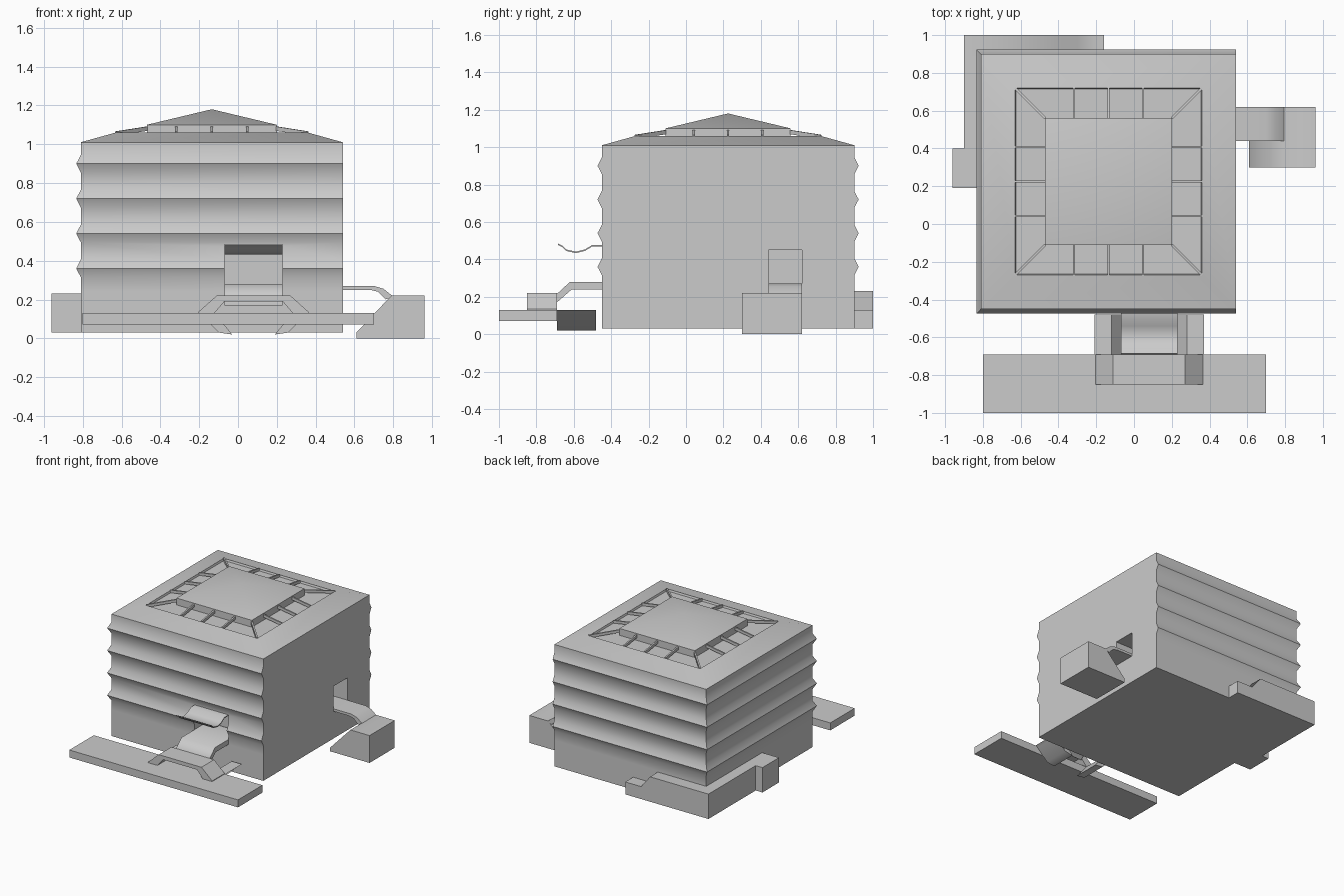
import bpy, bmesh, math
from mathutils import Vector

if "Cube" in bpy.data.objects:
    bpy.data.objects.remove(bpy.data.objects["Cube"])

CX, CY = -0.135, 0.225      # centre of the main block


def finish(name, bm, angle=50):
    bmesh.ops.recalc_face_normals(bm, faces=bm.faces)
    me = bpy.data.meshes.new(name)
    bm.to_mesh(me)
    bm.free()
    ob = bpy.data.objects.new(name, me)
    bpy.context.collection.objects.link(ob)
    smooth(ob, angle)
    return ob


def smooth(ob, angle):
    bpy.ops.object.select_all(action='DESELECT')
    ob.select_set(True)
    bpy.context.view_layer.objects.active = ob
    bpy.ops.object.shade_smooth_by_angle(angle=math.radians(angle))


def prism(name, pts, axis, a, b, angle=50):
    """Extrude a closed profile along an axis from a to b."""
    bm = bmesh.new()

    def place(p, t):
        return {'x': (t, *p), 'y': (p[0], t, p[1]), 'z': (*p, t)}[axis]
    f = bm.faces.new([bm.verts.new(place(p, a)) for p in pts])
    ext = bmesh.ops.extrude_face_region(bm, geom=[f])['geom']
    move = Vector(place((0, 0), b - a))
    for v in ext:
        if isinstance(v, bmesh.types.BMVert):
            v.co += move
    return finish(name, bm, angle)


def box(name, x0, x1, y0, y1, z0, z1):
    return prism(name, [(x0, y0), (x1, y0), (x1, y1), (x0, y1)], 'z', z0, z1)


def stack(name, rings, angle):
    """Join four-sided rings (x0, x1, y0, y1, z) into a closed solid."""
    bm = bmesh.new()
    loops = [[bm.verts.new(c) for c in ((x0, y0, z), (x1, y0, z), (x1, y1, z), (x0, y1, z))]
             for x0, x1, y0, y1, z in rings]
    bm.faces.new(loops[0])
    bm.faces.new(loops[-1])
    for lo, hi in zip(loops, loops[1:]):
        for i in range(4):
            j = (i + 1) % 4
            bm.faces.new((lo[i], lo[j], hi[j], hi[i]))
    return finish(name, bm, angle)


# main block: ridges on front, left and back, flat on the right, sloped roof rim
levels = [(0.03, 0), (0.24, 0)]
for z in (0.36, 0.54, 0.72, 0.90):
    levels += [(z - 0.045, 0), (z, 0.023), (z + 0.045, 0)]
levels += [(1.01, 0), (1.06, -0.18), (1.045, -0.185)]
h = 0.675
body = stack("ridged_body", [(CX - h - o, CX + h + min(o, 0), CY - h - o, CY + h + o, z)
                             for z, o in levels], 60)

# openings for the two conveyors
for cut in (box("front_cutter", -0.07, 0.23, -0.60, -0.28, 0.24, 0.475),
            box("side_cutter", 0.38, 0.70, 0.44, 0.62, 0.25, 0.45)):
    cut.hide_render = True
    mod = body.modifiers.new("opening", 'BOOLEAN')
    mod.object = cut
    mod.operation = 'DIFFERENCE'
    mod.solver = 'EXACT'
    bpy.context.view_layer.objects.active = body
    bpy.ops.object.modifier_apply(modifier=mod.name)
    bpy.data.objects.remove(cut)
smooth(body, 50)

# raised skylight with a low pyramid top
bm = bmesh.new()
d = 0.335
low, top = [[bm.verts.new((CX + sx * d, CY + sy * d, z))
             for sx, sy in ((-1, -1), (1, -1), (1, 1), (-1, 1))] for z in (1.04, 1.10)]
apex = bm.verts.new((CX, CY, 1.18))
bm.faces.new(low)
for i in range(4):
    j = (i + 1) % 4
    bm.faces.new((low[i], low[j], top[j], top[i]))
    bm.faces.new((top[i], top[j], apex))
finish("skylight", bm, 60)


# roof struts: three per side plus one at each corner
def strut(a, b):
    a, b = Vector(a), Vector(b)
    bm = bmesh.new()
    bmesh.ops.create_cube(bm, size=1)
    side = (b - a).cross(Vector((0, 0, 1))).normalized()
    for v in bm.verts:
        v.co = a.lerp(b, v.co.x + 0.5) + side * v.co.y * 0.012 + Vector((0, 0, v.co.z * 0.022))
    finish("roof_strut", bm, 30)


for k in range(4):
    c, s = round(math.cos(k * math.pi / 2)), round(math.sin(k * math.pi / 2))
    for t0, t1 in ((-0.183, -0.183), (0, 0), (0.183, 0.183), (0.495, 0.335)):
        p0, p1 = (0.495, t0), (0.335, t1)
        strut((CX + c * p0[0] - s * p0[1], CY + s * p0[0] + c * p0[1], 1.055),
              (CX + c * p1[0] - s * p1[1], CY + s * p1[0] + c * p1[1], 1.08))

# front conveyor, saddle, long tray and its inward sloping feet
prism("front_conveyor", [(-0.29, 0.24), (-0.29, 0.28), (-0.62, 0.28), (-0.69, 0.215),
                         (-0.69, 0.17), (-0.61, 0.24)], 'x', -0.07, 0.23)
MX = 0.08
half = [(0.285, 0.12), (0.285, 0.135), (0.19, 0.22)]
under = [(0.15, 0.19), (0.21, 0.12)]
prism("tray_saddle", [(MX + x, z) for x, z in half] + [(MX - x, z) for x, z in half[::-1]]
      + [(MX - x, z) for x, z in under[::-1]] + [(MX + x, z) for x, z in under],
      'y', -0.85, -0.69, 30)
box("front_tray", -0.80, 0.70, -1.0, -0.69, 0.07, 0.13)
for s in (-1, 1):
    prism("tray_foot", [(MX + s * x, z) for x, z in
                        ((0.29, 0.13), (0.27, 0.12), (0.18, 0.03), (0.11, 0.02), (0.20, 0.13))],
          'y', -0.69, -0.48)

# wavy awning over the front opening
wave = [(-0.43, 0.47), (-0.50, 0.47), (-0.54, 0.445), (-0.59, 0.433),
        (-0.64, 0.445), (-0.66, 0.465), (-0.685, 0.477)]
prism("awning", wave + [(y, z + 0.008) for y, z in wave[::-1]], 'x', -0.07, 0.23, 60)

# right conveyor and its bin with a slanted inner side
prism("side_conveyor", [(0.39, 0.25), (0.39, 0.27), (0.70, 0.27), (0.75, 0.255), (0.80, 0.215),
                        (0.76, 0.20), (0.72, 0.24), (0.68, 0.25)], 'y', 0.44, 0.62)
prism("side_bin", [(0.61, 0), (0.96, 0), (0.96, 0.22), (0.79, 0.22), (0.61, 0.03)],
      'y', 0.30, 0.62)

# duct wrapping the back left corner, with a stepped end and an end box
prism("back_duct", [(-0.90, 0.03), (-0.16, 0.03), (-0.16, 0.13), (-0.30, 0.13),
                    (-0.38, 0.23), (-0.90, 0.23)], 'y', 0.89, 1.0, 60)
box("left_duct", -0.90, -0.80, 0.30, 0.90, 0.03, 0.23)
box("duct_end_box", -0.96, -0.80, 0.19, 0.40, 0.03, 0.23)
